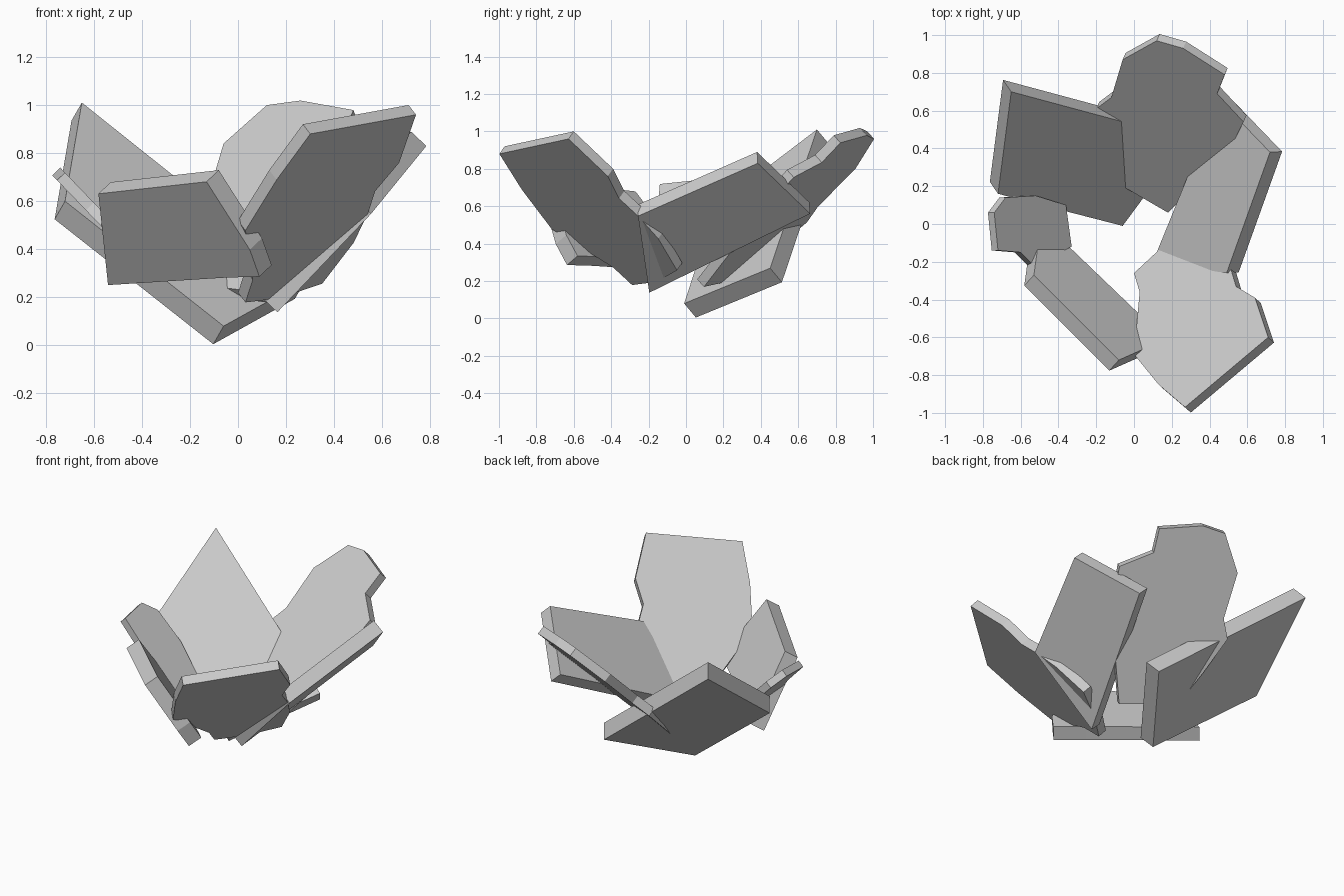
import bpy, bmesh
from mathutils import Vector

if "Cube" in bpy.data.objects:
    bpy.data.objects.remove(bpy.data.objects["Cube"])


def slab(name, outline, plane, thickness):
    """Flat rock slab: a plan outline laid on z = a*x + b*y + c, thickened outward below it."""
    a, b, c = plane
    normal = Vector((-a, -b, 1)).normalized()
    bm = bmesh.new()
    inner = [bm.verts.new((x, y, a * x + b * y + c)) for x, y in outline]
    outer = [bm.verts.new(v.co - normal * thickness) for v in inner]
    bm.faces.new(inner)
    bm.faces.new(outer[::-1])
    n = len(inner)
    for i in range(n):
        j = (i + 1) % n
        bm.faces.new((inner[i], outer[i], outer[j], inner[j]))
    bmesh.ops.recalc_face_normals(bm, faces=bm.faces)
    mesh = bpy.data.meshes.new(name)
    bm.to_mesh(mesh)
    bm.free()
    obj = bpy.data.objects.new(name, mesh)
    bpy.context.collection.objects.link(obj)
    return obj


# Thick four-sided slab at the back left, reaching the ground
slab("back_left_slab",
     [(-.06, -.01), (.28, .45), (-.65, .70), (-.72, .16)],
     (-.573, .834, .054), .107)

# Many-sided slab at the back
slab("back_slab",
     [(.12, .97), (-.06, .87), (-.12, .67), (-.20, .61), (-.17, .42),
      (-.13, .24), (.18, .06), (.49, .36), (.58, .54), (.44, .69),
      (.48, .79), (.26, .93)],
     (.39, .895, .085), .056)

# Four-sided slab on the right
slab("right_slab",
     [(.72, .38), (.45, .66), (.10, -.20), (.49, -.26)],
     (1.06, .06, .104), .088)

# Broad slab at the front right
slab("front_right_slab",
     [(.27, -.97), (.71, -.60), (.64, -.39), (.54, -.33), (.51, -.23),
      (.45, -.12), (.32, -.02), (.14, -.13), (0, -.26), (.03, -.36),
      (0, -.69), (.13, -.85)],
     (.767, -.696, .038), .058)

# Steep slab at the front left
slab("front_left_slab",
     [(-.53, -.27), (-.08, -.72), (.10, -.64), (.14, -.58), (0, -.45),
      (-.49, .02)],
     (-1.054, -1.165, -.194), .09)

# Small thin slab on the left
slab("left_slab",
     [(-.74, .06), (-.72, -.14), (-.60, -.15), (-.53, -.22), (-.33, -.12),
      (-.36, .10), (-.52, .15), (-.68, .14)],
     (-1.04, 0, -.03), .046)
